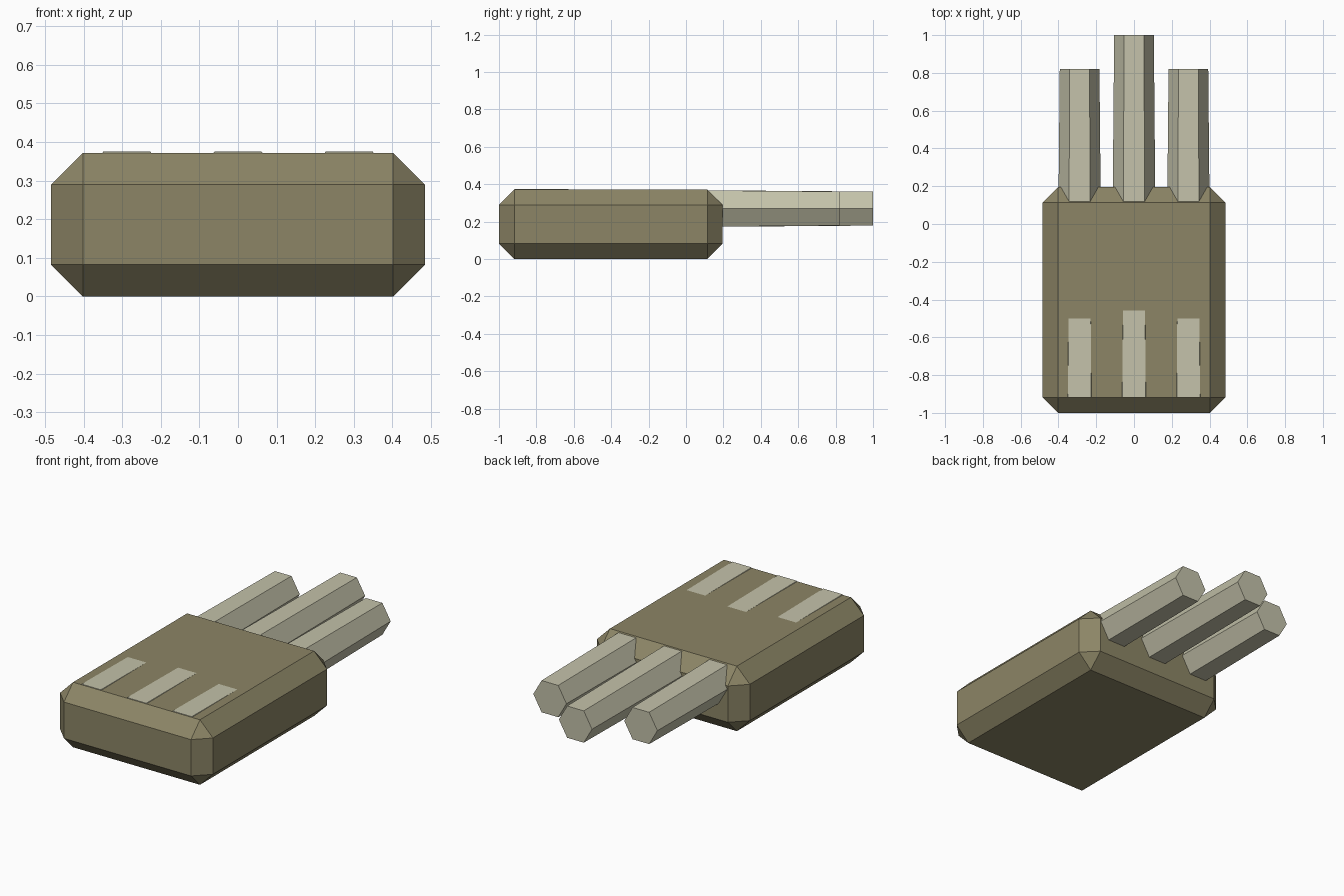
import bpy, bmesh, math

if "Cube" in bpy.data.objects:
    bpy.data.objects.remove(bpy.data.objects["Cube"])


def material(name, rgb):
    m = bpy.data.materials.new(name)
    m.diffuse_color = (*rgb, 1)
    m.use_nodes = True
    m.node_tree.nodes["Principled BSDF"].inputs["Base Color"].default_value = m.diffuse_color
    return m


def add_object(name, bm, mat):
    bmesh.ops.recalc_face_normals(bm, faces=bm.faces)
    mesh = bpy.data.meshes.new(name)
    bm.to_mesh(mesh)
    bm.free()
    mesh.materials.append(mat)
    ob = bpy.data.objects.new(name, mesh)
    bpy.context.collection.objects.link(ob)
    return ob


def tapered_hex_rod(name, x, y0, r0, y1, r1, z, mat):
    # flat-topped hexagon swept along y
    bm = bmesh.new()
    rings = []
    for y, r in ((y0, r0), (y1, r1)):
        rings.append([bm.verts.new((x + r * math.cos(k * math.pi / 3), y,
                                    z + r * math.sin(k * math.pi / 3))) for k in range(6)])
    a, b = rings
    for k in range(6):
        n = (k + 1) % 6
        bm.faces.new((a[k], a[n], b[n], b[k]))
    bm.faces.new(a)
    bm.faces.new(b)
    return add_object(name, bm, mat)


olive = material("dark olive", (0.262, 0.235, 0.133))
pale = material("pale khaki", (0.552, 0.539, 0.402))

# chamfered body block
bm = bmesh.new()
bmesh.ops.create_cube(bm, size=1)
for v in bm.verts:
    v.co = (v.co.x * 0.968, v.co.y * 1.196 - 0.402, (v.co.z + 0.5) * 0.372)
bmesh.ops.bevel(bm, geom=bm.edges[:], offset=0.082, offset_type='OFFSET',
                segments=1, affect='EDGES', profile=0.5)
add_object("body", bm, olive)

# three slightly tapered rods, breaking through the body's top near the front
for name, x, y_end in (("left_rod", -0.288, 0.82), ("middle_rod", 0.0, 1.0),
                       ("right_rod", 0.288, 0.82)):
    tapered_hex_rod(name, x, -0.917, 0.1218, y_end, 0.105, 0.27, pale)
